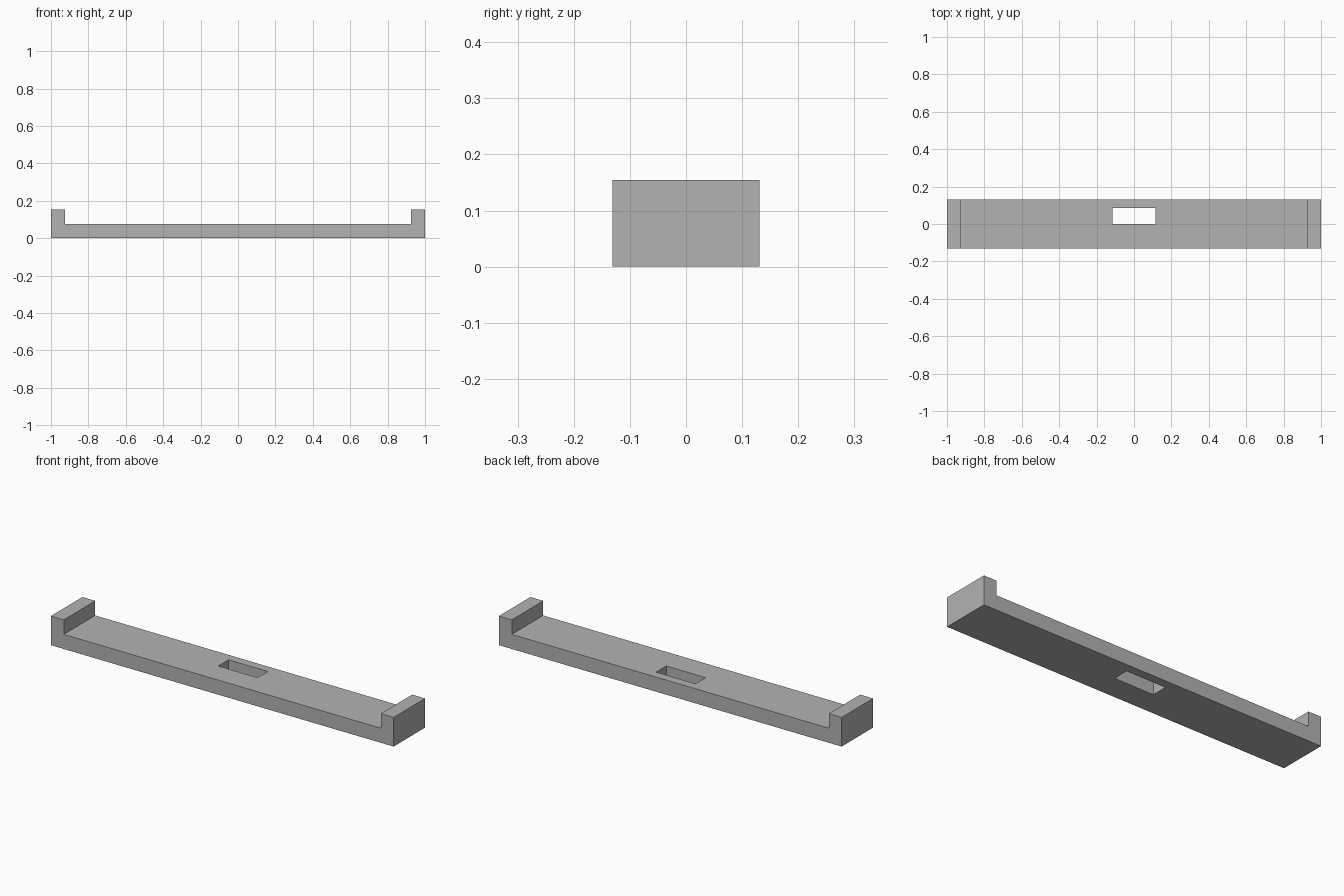
import bpy
import bmesh

cube = bpy.data.objects.get("Cube")
if cube:
    bpy.data.objects.remove(cube, do_unlink=True)

HALF_LENGTH, HALF_WIDTH = 1.0, 0.131
PLATE_TOP, LIP_TOP = 0.077, 0.154
LIP_INNER = 0.925

# Plain grey finish
grey = bpy.data.materials.new("matte_grey")
grey.use_nodes = True
colour = (0.45, 0.45, 0.45, 1)
grey.diffuse_color = colour
grey.node_tree.nodes["Principled BSDF"].inputs["Base Color"].default_value = colour


def extrude_outline(name, points, depth):
    """Extrude a closed planar outline along a vector into a solid."""
    bm = bmesh.new()
    face = bm.faces.new([bm.verts.new(p) for p in points])
    grown = bmesh.ops.extrude_face_region(bm, geom=[face])["geom"]
    verts = [g for g in grown if isinstance(g, bmesh.types.BMVert)]
    bmesh.ops.translate(bm, verts=verts, vec=depth)
    if face.is_valid and any(len(e.link_faces) < 2 for e in bm.edges):
        bmesh.ops.holes_fill(bm, edges=bm.edges[:])
    bmesh.ops.recalc_face_normals(bm, faces=bm.faces[:])
    mesh = bpy.data.meshes.new(name)
    bm.to_mesh(mesh)
    bm.free()
    mesh.materials.append(grey)
    obj = bpy.data.objects.new(name, mesh)
    bpy.context.collection.objects.link(obj)
    return obj


# Long plate with a raised lip at each end, as one mirrored profile
half = [(HALF_LENGTH, 0), (HALF_LENGTH, LIP_TOP),
        (LIP_INNER, LIP_TOP), (LIP_INNER, PLATE_TOP)]
profile = half + [(-x, z) for x, z in reversed(half)]
bracket = extrude_outline("lipped_plate",
                          [(x, -HALF_WIDTH, z) for x, z in profile],
                          (0, 2 * HALF_WIDTH, 0))

# Rectangular slot through the plate, behind the centre line
slot = [(-0.115, 0), (0.115, 0), (0.115, 0.085), (-0.115, 0.085)]
cutter = extrude_outline("slot_cutter", [(x, y, -0.1) for x, y in slot],
                         (0, 0, 0.4))
cutter.hide_render = True
cutter.hide_set(True)
cutter.display_type = 'WIRE'

cut = bracket.modifiers.new("slot", 'BOOLEAN')
cut.operation = 'DIFFERENCE'
cut.solver = 'EXACT'
cut.object = cutter
